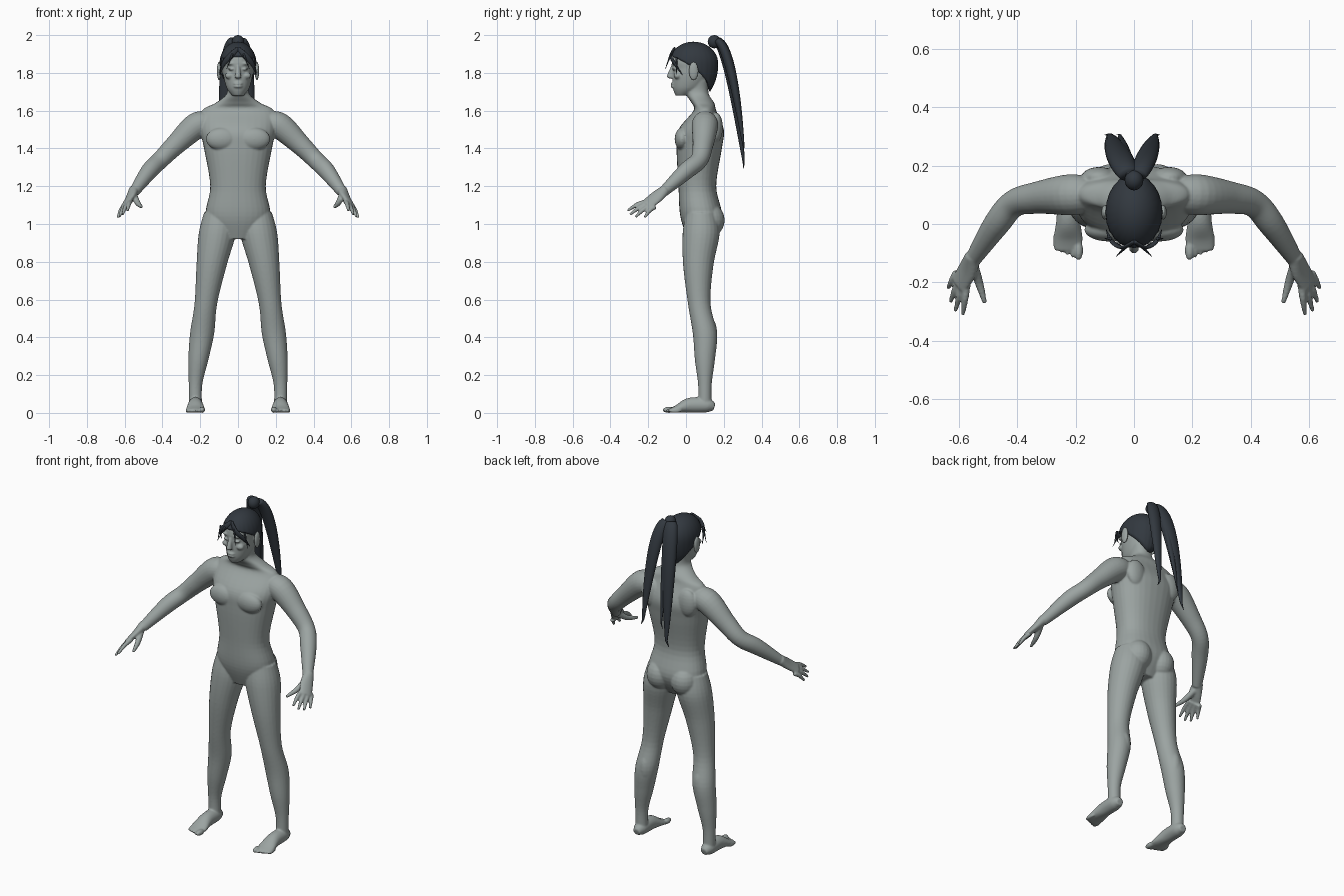
import bpy, bmesh
from math import sin, cos, pi, sqrt, copysign
from mathutils import Vector, Matrix

cube = bpy.data.objects.get("Cube")
if cube:
    bpy.data.objects.remove(cube)


def material(name, rgb):
    mat = bpy.data.materials.new(name)
    mat.use_nodes = True
    colour = (*rgb, 1)
    mat.diffuse_color = colour
    mat.node_tree.nodes["Principled BSDF"].inputs["Base Color"].default_value = colour
    return mat


skin = material("grey skin", (.33, .37, .36))
dark = material("dark hair", (.032, .04, .05))


def smooth_rows(rows, steps):
    """Catmull-Rom interpolation of a list of section rows."""
    out = []
    last = len(rows) - 1
    for i in range(last):
        before, start, end, after = (rows[min(max(i + k, 0), last)] for k in (-1, 0, 1, 2))
        for step in range(steps):
            t = step / steps
            out.append([q + t / 2 * (r - p + t * (2 * p - 5 * q + 4 * r - w
                                                  + t * (3 * (q - r) + w - p)))
                        for p, q, r, w in zip(before, start, end, after)])
    out.append(rows[last])
    return out


def loft(bm, rows, mirror=1, side=(1, 0, 0), flat=False, sides=24, power=2, steps=6):
    """Skin rows of x, y, z, half width and optional half depth along their path."""
    rows = [row if len(row) > 4 else (*row, row[-1]) for row in rows]
    rows = smooth_rows(rows, steps)
    centres = [Vector(row[:3]) for row in rows]
    last = len(rows) - 1
    rings = []
    for i, (centre, row) in enumerate(zip(centres, rows)):
        across, along = Vector((1, 0, 0)), Vector((0, 1, 0))
        if not flat:
            tangent = (centres[min(i + 1, last)] - centres[max(i - 1, 0)]).normalized()
            across = Vector(side)
            across = (across - tangent * across.dot(tangent)).normalized()
            along = tangent.cross(across)
        ring = []
        for k in range(sides):
            angle = 2 * pi * k / sides
            c, s = (copysign(abs(f) ** (2 / power), f) for f in (cos(angle), sin(angle)))
            point = centre + across * c * row[3] + along * s * row[4]
            point.x *= mirror
            ring.append(bm.verts.new(point))
        rings.append(ring)
    bridge(bm, rings)
    bm.faces.new(rings[0])
    bm.faces.new(rings[-1])


def bridge(bm, rings):
    for low, high in zip(rings, rings[1:]):
        for k in range(len(low)):
            bm.faces.new((low[k - 1], low[k], high[k], high[k - 1]))


def blob(bm, centre, radii, mirror=1):
    x, y, z = centre
    place = Matrix.Translation((x * mirror, y, z)) @ Matrix.Diagonal((*radii, 1))
    bmesh.ops.create_uvsphere(bm, u_segments=24, v_segments=12, radius=1, matrix=place)


def finish(bm, name, mat):
    bmesh.ops.recalc_face_normals(bm, faces=bm.faces[:])
    mesh = bpy.data.meshes.new(name)
    bm.to_mesh(mesh)
    bm.free()
    mesh.materials.append(mat)
    mesh.shade_smooth()
    part = bpy.data.objects.new(name, mesh)
    bpy.context.collection.objects.link(part)
    return part


# Torso and neck
body = bmesh.new()
torso = [(.07, .92, .09, .06), (.08, 1.04, .17, .11), (.06, 1.2, .147, .1),
         (.07, 1.4, .18, .12), (.08, 1.5, .2, .12), (.1, 1.6, .19, .06),
         (.09, 1.64, .12, .06), (.06, 1.69, .06, .06), (.06, 1.76, .06, .06)]
loft(body, [(0, *row) for row in torso], flat=True, sides=32, power=2.25)

# Skull and jaw
blob(body, (0, .04, 1.85), (.084, .116, .1))
jaw = [(-.02, 1.68, .03, .035), (.01, 1.72, .06, .08),
       (.03, 1.79, .078, .1), (.04, 1.86, .08, .11)]
loft(body, [(0, *row) for row in jaw], flat=True, sides=32)

# Nose and lips
loft(body, [(0, -.07, 1.84, .008), (0, -.085, 1.78, .016), (0, -.07, 1.77, .01)], flat=True)
for z in (1.742, 1.728):
    blob(body, (0, -.07, z), (.024, .012, .007))

ankle = .225
leg = [(.1, .08, 1.06, .08), (.11, .08, .95, .098), (.14, .065, .78, .08),
       (.17, .07, .58, .06), (.19, .1, .42, .064), (.21, .1, .28, .053),
       (ankle, .1, .15, .036), (ankle, .1, .03, .035)]
foot = [(ankle, .15, .03, .02), (ankle, .11, .04, .038), (ankle, .02, .04, .04),
        (ankle, -.05, .02, .05, .02), (ankle, -.09, .012, .045, .01)]
arm = [(.15, .1, 1.53, .06), (.22, .1, 1.52, .07), (.33, .09, 1.42, .055),
       (.41, .07, 1.34, .047), (.47, 0, 1.28, .045), (.55, -.12, 1.17, .028)]
spread = Vector((.6, .6, -.5))
palm = [(.55, -.11, 1.18, .028), (.57, -.16, 1.14, .039, .02),
        (.6, -.21, 1.1, .036, .012)]
thumb = [(.55, -.14, 1.15, .018), (.53, -.2, 1.11, .015), (.51, -.27, 1.09, .008)]
reach = Vector((.01, -.02, -.01))

for m in (1, -1):
    # Limbs
    loft(body, leg, m, flat=True)
    loft(body, foot, m)
    loft(body, arm, m, side=(0, 1, 0))
    loft(body, palm, m, side=spread)
    loft(body, thumb, m, side=spread, sides=12)
    # Fingers fan out from the palm, the middle ones longest
    for k in range(4):
        base = Vector((.57, -.2, 1.12)) + spread * .02 * k
        tip = Vector((.585, -.31, 1.07)) + Vector((.017, .03, -.012)) * k
        tip += reach * sin(pi * k / 3)
        middle = (base + tip) / 2 + Vector((0, 0, .01))
        loft(body, [(*base, .013), (*middle, .012), (*tip, .007)], m, side=spread, sides=12)
    # Toes, the big one on the inner side
    for k in range(5):
        size = .011 if k else .016
        blob(body, (.19 + .019 * k, -.09 + .008 * k, size), (size, .035, size), m)
    # Chest, buttock, shoulder blade and calf
    blob(body, (.085, -.02, 1.45), (.085, .04, .06), m)
    blob(body, (.08, .12, 1.02), (.08, .085, .09), m)
    blob(body, (.12, .16, 1.51), (.06, .035, .08), m)
    blob(body, (.18, .12, .42), (.04, .045, .09), m)
    # Brow, eye, cheek and ear
    blob(body, (.035, -.06, 1.85), (.028, .014, .008), m)
    blob(body, (.035, -.06, 1.82), (.017, .014, .007), m)
    blob(body, (.045, -.045, 1.785), (.024, .02, .018), m)
    blob(body, (.1, .04, 1.81), (.012, .026, .05), m)

figure = finish(body, "body", skin)
remesh = figure.modifiers.new("Fuse parts", "REMESH")
remesh.mode = "VOXEL"
remesh.voxel_size = .005
remesh.use_smooth_shade = True
relax = figure.modifiers.new("Soften joins", "SMOOTH")
relax.iterations = 5

# Hair cap: an egg-shaped shell whose hem dips around the face and nape
cap = bmesh.new()
count, levels, top, middle = 72, 16, 1.965, 1.85
rings = []
for level in range(1, levels + 1):
    drop = (level / levels) ** 2
    ring = []
    for k in range(count):
        angle = 2 * pi * k / count
        hem = 1.795 + .095 * cos(angle) + .03 * sin(angle) ** 2
        z = top - (top - hem) * drop
        height = (z - middle) / (top - middle if z > middle else .2)
        width = sqrt(1 - height * height)
        width *= 1 + .01 * cos(angle * 24) * drop
        ring.append(cap.verts.new((.097 * width * sin(angle), .04 - .13 * width * cos(angle), z)))
    rings.append(ring)
bridge(cap, rings)
for ring, z in ((rings[0], top), (rings[-1], middle)):
    centre = cap.verts.new((0, .04, z))
    for k in range(count):
        cap.faces.new((centre, ring[k - 1], ring[k]))
finish(cap, "hair_cap", dark)

# Ponytail: a knot and hanging locks that taper to points
tail = bmesh.new()
blob(tail, (0, .15, 1.965), (.032, .035, .035))
for lean, length, width in ((-.085, .7, .085), (.075, .61, .07), (-.05, .6, .045)):
    lock = []
    for step in range(1, 20):
        t = step / 20
        size = width * t ** .3 * (1 - t) ** .8
        lock.append((lean * sqrt(t), .14 + .17 * t ** .6, 1.98 - length * t ** 1.4,
                     size, size * .7))
    end = Vector(lock[-1][:3]) + Vector((lean / 5, 0, -length / 20))
    lock.append((*end, .001))
    lock = [row if len(row) > 4 else (*row, row[-1]) for row in lock]
    loft(tail, lock, steps=2)
finish(tail, "ponytail", dark)

# Fringe: swept locks and loose strands on both sides of the parting
fringe = bmesh.new()
for m in (1, -1):
    loft(fringe, [(0, -.06, 1.93, .01, .006), (.04, -.08, 1.89, .016, .006),
                  (.075, -.06, 1.85, .012, .006), (.095, -.02, 1.79, .001, .001)],
         m, side=(.5, 0, .8), sides=12)
    loft(fringe, [(.03, -.08, 1.9, .006), (.06, -.11, 1.82, .001)], m, sides=8)
    loft(fringe, [(.08, -.05, 1.88, .006), (.1, -.05, 1.79, .001)], m, sides=8)
finish(fringe, "fringe", dark)
